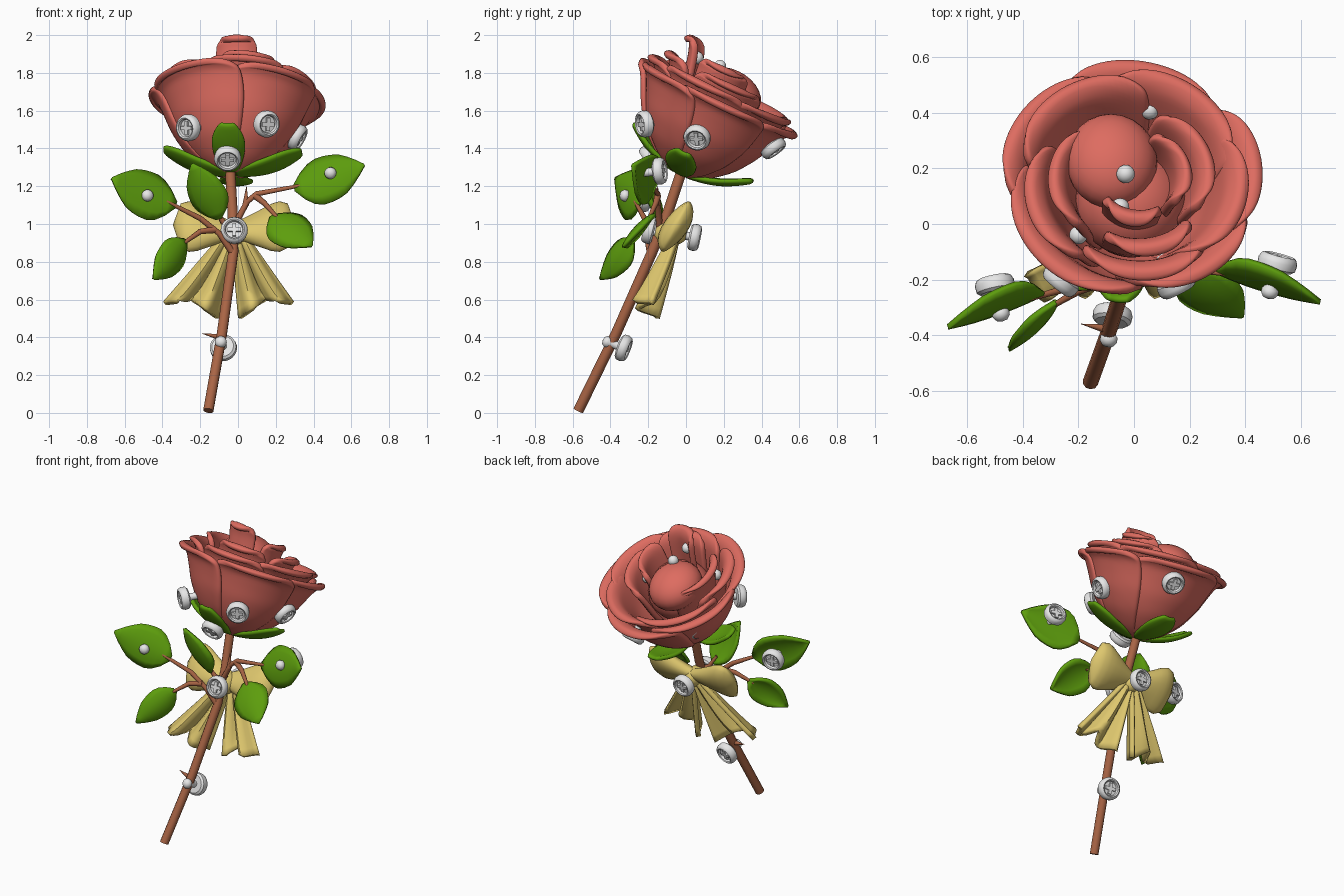
import bpy, bmesh, math
from mathutils import Vector, Matrix

if "Cube" in bpy.data.objects:
    bpy.data.objects.remove(bpy.data.objects["Cube"])

def material(name, rgb):
    m = bpy.data.materials.new(name)
    m.diffuse_color = (*rgb, 1)
    m.use_nodes = True
    m.node_tree.nodes["Principled BSDF"].inputs["Base Color"].default_value = m.diffuse_color
    return m

RED = material("petal_red", (0.73, 0.15, 0.118))
GREEN = material("leaf_green", (0.11, 0.34, 0.004))
BROWN = material("stem_brown", (0.40, 0.13, 0.06))
YELLOW = material("ribbon_yellow", (0.73, 0.57, 0.155))
WHITE = material("screw_white", (0.8, 0.8, 0.8))

def finish(name, bm, mat, thick=0, sub=0, angle=None):
    bmesh.ops.remove_doubles(bm, verts=bm.verts[:], dist=1e-5)
    bmesh.ops.recalc_face_normals(bm, faces=bm.faces[:])
    me = bpy.data.meshes.new(name)
    bm.to_mesh(me)
    bm.free()
    me.materials.append(mat)
    me.shade_smooth()
    if angle:
        me.set_sharp_from_angle(angle=math.radians(angle))
    ob = bpy.data.objects.new(name, me)
    bpy.context.collection.objects.link(ob)
    if thick:
        s = ob.modifiers.new("thickness", 'SOLIDIFY')
        s.thickness, s.offset = thick, 0
    if sub:
        ob.modifiers.new("smooth", 'SUBSURF').levels = sub
        ob.modifiers["smooth"].render_levels = sub
    return ob

def fill_grid(bm, fn, nu, nv):
    rows = [[bm.verts.new(fn(-1 + 2 * i / nu, j / nv)) for i in range(nu + 1)] for j in range(nv + 1)]
    for a, b in zip(rows, rows[1:]):
        for i in range(nu):
            bm.faces.new((a[i], a[i + 1], b[i + 1], b[i]))

def sheet(name, fn, nu, nv, mat, thick, sub=0, angle=None):
    bm = bmesh.new()
    fill_grid(bm, fn, nu, nv)
    return finish(name, bm, mat, thick, sub, angle)

def along(pts, f):
    x = max(0, min(f, 1)) * (len(pts) - 1)
    i = min(int(x), len(pts) - 2)
    return Vector(pts[i]).lerp(Vector(pts[i + 1]), x - i)

def tube(name, pts, radii, mat):
    cu = bpy.data.curves.new(name, 'CURVE')
    cu.dimensions, cu.bevel_depth, cu.bevel_resolution, cu.use_fill_caps = '3D', 1, 3, True
    sp = cu.splines.new('POLY')
    sp.points.add(len(pts) - 1)
    for p, co, r in zip(sp.points, pts, radii):
        p.co, p.radius = (*co, 1), r
    sp.use_smooth = True
    cu.materials.append(mat)
    bpy.context.collection.objects.link(bpy.data.objects.new(name, cu))

def ellipsoid(name, matrix, radii, mat):
    bm = bmesh.new()
    bmesh.ops.create_uvsphere(bm, u_segments=24, v_segments=14, radius=1,
                              matrix=matrix @ Matrix.Diagonal((*radii, 1)))
    return finish(name, bm, mat)

# Flower frame: tilted back along the stem
HEAD = (Matrix.Translation((-0.035, -0.03, 1.27)) @ Matrix.Rotation(math.radians(4), 4, 'Y')
        @ Matrix.Rotation(math.radians(-25.5), 4, 'X'))
AXIS = (HEAD.to_3x3() @ Vector((0, 0, 1))).normalized()
CUP = [(.03, 0), (.14, .05), (.245, .14), (.32, .25), (.36, .34), (.4, .42), (.445, .452), (.468, .43)]

def petal(name, ang, span, rs, ts, off, thick=.036):
    def fn(u, v):
        f = v * (1 - 0.24 * abs(u) ** 2.6)
        r, t = along(CUP, f)
        a = math.radians(ang + span * u * (1 - 0.15 * v ** 4))
        r *= rs * (1 + 0.045 * u)
        return HEAD @ Vector((r * math.cos(a), r * math.sin(a) + off * f, t * ts))
    sheet(name, fn, 14, 14, RED, thick, 1)

# Petals: angle, half span, radius scale, height scale, inner offset
layers = {
    "outer": [(-140, 58, 1, .99, 0), (-56, 46, .98, .99, 0), (4, 44, 1, 1, 0),
              (80, 52, 1, .99, 0), (145, 52, 1.0, 1.02, 0)],
    "second": [(-85, 46, .83, 1.1, -.03), (-15, 50, .87, 1.12, -.03), (55, 54, .9, 1.1, -.01),
               (125, 52, .9, 1.1, -.01), (195, 48, .84, 1.1, -.03)],
    "third": [(-78, 46, .6, 1.23, -.07), (20, 58, .62, 1.22, -.05), (175, 56, .64, 1.22, -.05)],
    "inner": [(-100, 50, .37, 1.5, -.11), (15, 62, .42, 1.36, -.08)],
}
for layer, rows in layers.items():
    for i, row in enumerate(rows):
        petal(f"{layer}_petal_{i + 1}", *row)
ellipsoid("bud_core", HEAD @ Matrix.Translation((0, -.04, .34)), (.2, .2, .18), RED)
ellipsoid("bud_hood", HEAD @ Matrix.Translation((-.075, .05, .49)), (.165, .18, .125), RED)

# Leaves and sepals
SHAPE = [(.12, 0), (.8, 0), (1, 0), (1, 0), (.84, 0), (.5, 0), (0.02, 0)]
ROUND = [(.4, 0), (.65, 0), (.85, 0), (1, 0), (1, 0), (.85, 0), (.4, 0)]

def leaf(name, base, tip, normal, width, shape=SHAPE, thick=0.02, arc=0.02, fold=0.03, sub=0):
    base, tip = Vector(base), Vector(tip)
    side = (tip - base).cross(Vector(normal)).normalized()
    n = side.cross(tip - base).normalized()
    def fn(u, v):
        w = along(shape, v).x
        return (base.lerp(tip, v) + side * (u * w * width / 2)
                + n * (arc * math.sin(math.pi * v) - fold * w * u * u))
    sheet(name, fn, 6, 9, GREEN, thick, sub, 50)

leaf("left_upper_leaf", (-.33, -.25, 1.1), (-.67, -.37, 1.24), (.2, -.9, .33), .26, arc=0)
leaf("left_lower_leaf", (-.28, -.28, .91), (-.45, -.45, .71), (.6, -.7, .1), .17)
leaf("middle_leaf", (-.1, -.15, 1.03), (-.24, -.23, 1.32), (-.3, -.9, -.1), .2)
leaf("right_upper_leaf", (.3, -.17, 1.19), (.67, -.28, 1.31), (-.2, -.9, .33), .26, arc=0)
leaf("right_lower_leaf", (.18, -.18, 1.04), (.39, -.33, .88), (.2, -.85, .4), .23)
for i in range(4):
    a = math.radians(-97 + 90 * i)
    out = Vector((math.cos(a), math.sin(a), 0))
    leaf(f"sepal_{i + 1}", HEAD @ (out * .02), HEAD @ (out * (.37 if i else .34) + Vector((0, 0, .13))),
         -AXIS, .18, ROUND, .028, .03, .02, 1)

# Stem, twigs and thorns
tube("stem", [(-.157, -.57, .012), (-.085, -.37, .42), (-.025, -.18, .85), (-.028, -.1, 1.05), (-.042, -.02, 1.29)],
     [.028] * 5, BROWN)
twigs = [
    [(-.03, -.19, .85), (-.1, -.21, .95), (-.2, -.22, 1.03), (-.38, -.27, 1.12)],
    [(-.025, -.14, .98), (.05, -.15, 1.12), (.1, -.15, 1.16), (.34, -.18, 1.205)],
    [(-.12, -.21, .97), (-.2, -.24, .96), (-.3, -.3, .89)],
    [(.09, -.15, 1.15), (.14, -.16, 1.11), (.22, -.2, 1.02)],
    [(-.03, -.13, .98), (-.08, -.14, 1.01), (-.12, -.16, 1.08)],
]
for i, p in enumerate(twigs):
    tube(f"twig_{i + 1}", p, [.019] + [.015] * (len(p) - 2) + [.009], BROWN)
thorns = [((-.09, -.38, .4), (-.19, -.36, .42)), ((.04, -.15, 1.1), (.045, -.15, 1.2))]
for i, (a, b) in enumerate(thorns):
    tube(f"thorn_{i + 1}", [a, b], [.018, .001], BROWN)

# Ribbon bow: two puffed loops, two folded tails and a knot
LOOP = [(.045, .05), (.065, .06), (.085, .068), (.105, .074), (.125, .076), (.134, .072), (.118, .055), (0, 0)]
for side, label in ((-1, "left"), (1, "right")):
    def loop(u, v, s=side):
        hz, dy = along(LOOP, v)
        a = math.pi * u
        z = hz * math.sin(a) + .03 * v
        y = -.065 + dy * math.cos(a) * (1 - .35 * abs(math.sin(a)) ** 3) + .5 * z
        return Vector((-.02 + s * .325 * v ** .9, y, .965 + z))
    sheet(f"{label}_bow_loop", loop, 20, 14, YELLOW, 0)
    def tail(u, v, s=side):
        half = .03 + .11 * v
        x = -.02 - .03 * v + s * (.02 + .18 * v + u * half)
        y = -.05 - .165 * v - .015 * u * v + .05 * v ** .5 * math.cos(2 * math.pi * u)
        z = .95 - .41 * v + .04 * u * v + .06 * (1 - abs(u)) * v ** 4
        return Vector((x, y, z))
    sheet(f"{label}_bow_tail", tail, 20, 10, YELLOW, .03, 0, 60)
ellipsoid("bow_knot", Matrix.Translation((-.02, -.08, .95)), (.06, .09, .065), YELLOW)

# Cross-head screws with a ball on the far end
def screw(name, pos, normal, length):
    L = -.022 - length
    prof = [(0, .014), (.044, .014), (.048, .03), (.055, .035), (.065, .029), (.072, .012), (.07, -.012),
            (.058, -.022), (.022, -.022), (.022, L), (.031, L - .012), (.031, L - .028), (.02, L - .043), (0, L - .048)]
    M = Matrix.Translation(pos) @ Vector(normal).to_track_quat('Z', 'Y').to_matrix().to_4x4()
    bm = bmesh.new()
    def fn(u, v):
        r, z = along(prof, v)
        a = math.pi * u
        return M @ Vector((r * math.cos(a), r * math.sin(a), z))
    fill_grid(bm, fn, 24, len(prof) - 1)
    for q in (0, 1):
        bmesh.ops.create_cube(bm, size=1, matrix=M @ Matrix.Rotation(q * math.pi / 2, 4, 'Z')
                              @ Matrix.Translation((0, 0, .018)) @ Matrix.Diagonal((.07, .02, .018, 1)))
    finish(name, bm, WHITE, angle=40)

petal_spots = [(-.26, -.2, 1.51), (.15, -.215, 1.53), (.31, .06, 1.46), (.07, .46, 1.405), (-.27, .25, 1.46)]
for i, p in enumerate(petal_spots):
    loc = HEAD.inverted() @ Vector(p)
    n = HEAD.to_3x3() @ (Vector((loc.x, loc.y, 0)).normalized() * .88 + Vector((0, 0, -.45)))
    screw(f"petal_screw_{i + 1}", p, n, .05)
screw("sepal_screw", (-.055, -.19, 1.35), (0, -.85, -.5), .06)
screw("left_leaf_screw", (-.5, -.225, 1.135), (-.2, .95, -.15), .06)
screw("right_leaf_screw", (.515, -.145, 1.28), (.25, .95, .1), .06)
screw("bow_front_screw", (-.02, -.19, .965), (0, -.95, .25), .04)
screw("bow_back_screw", (-.015, .04, .93), (.05, .97, -.2), .04)
screw("stem_screw", (-.078, -.335, .345), (.15, .92, -.35), .045)

# Screw tips showing between the petals
for i, p in enumerate([(-.03, .18, 1.835), (-.05, .06, 1.88), (.17, .17, 1.66), (-.2, -.04, 1.7)]):
    ellipsoid(f"screw_tip_{i + 1}", Matrix.Translation(p), (.033, .033, .033), WHITE)
